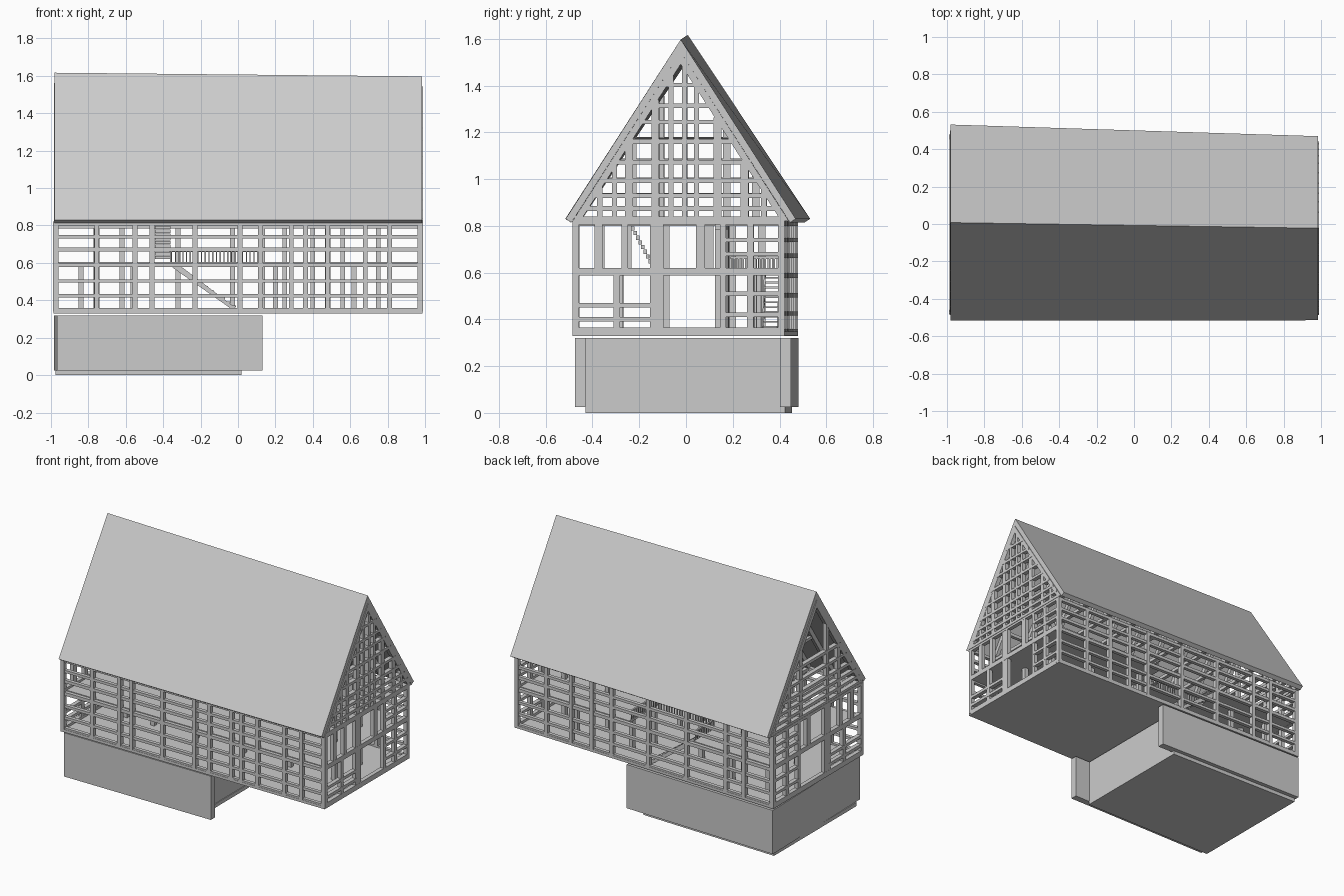
import bpy, bmesh

T = 0.028  # timber thickness


def warp(x, y, z):
    """The house tapers slightly to the right and its ridge sags that way."""
    y -= 0.03 * x * (y + 0.485) / 0.935
    if z > 0.83:
        z -= 0.01 * x * (z - 0.83) / 0.78
    return (x, y, z)


class Part:
    """Collects boxes and prisms into one mesh object."""
    def __init__(self, name):
        self.name, self.bm = name, bmesh.new()

    def skin(self, a, b):
        va = [self.bm.verts.new(warp(*p)) for p in a]
        vb = [self.bm.verts.new(warp(*p)) for p in b]
        n = len(va)
        self.bm.faces.new(va)
        self.bm.faces.new(vb[::-1])
        for i in range(n):
            j = (i + 1) % n
            self.bm.faces.new((va[i], vb[i], vb[j], va[j]))

    def box(self, x0, x1, y0, y1, z0, z1):
        c = [(x0, y0), (x1, y0), (x1, y1), (x0, y1)]
        self.skin([(x, y, z0) for x, y in c], [(x, y, z1) for x, y in c])

    def along_x(self, x0, x1, yz):
        self.skin([(x0, y, z) for y, z in yz], [(x1, y, z) for y, z in yz])

    def along_y(self, y0, y1, xz):
        self.skin([(x, y0, z) for x, z in xz], [(x, y1, z) for x, z in xz])

    def done(self):
        bmesh.ops.recalc_face_normals(self.bm, faces=self.bm.faces)
        me = bpy.data.meshes.new(self.name)
        self.bm.to_mesh(me)
        self.bm.free()
        bpy.context.collection.objects.link(bpy.data.objects.new(self.name, me))


# Basement: slab and walls, long walls run past the cross wall
p = Part("basement_slab")
p.box(-0.975, 0.02, -0.43, 0.425, 0, 0.025)
p.done()
p = Part("basement_walls")
z0, z1 = 0.025, 0.32
p.box(-0.967, 0.13, -0.475, -0.43, z0, z1)
p.box(-0.985, 0.13, 0.405, 0.452, z0, z1)
p.box(-0.03, 0.015, -0.43, 0.405, z0, z1)
left = [(-0.967, -0.43), (-0.922, -0.43), (-0.94, 0.405), (-0.985, 0.405)]
p.skin([(x, y, z0) for x, y in left], [(x, y, z1) for x, y in left])
p.done()

# Floors
p = Part("ground_floor")
p.box(-0.985, 0.985, -0.485, 0.45, 0.33, 0.348)
p.done()
p = Part("upper_floor")
p.box(-0.965, -0.36, -0.46, 0.425, 0.588, 0.604)
p.box(0.13, 0.965, -0.46, 0.425, 0.588, 0.604)
p.box(-0.36, 0.13, -0.46, 0.2, 0.588, 0.604)
p.done()

# Long wall frames
front_x = [-0.975, -0.755, -0.55, -0.46, -0.23, 0.01, 0.12, 0.285, 0.36, 0.48, 0.68, 0.81, 0.975]
back_x = [-0.975, -0.76, -0.62, -0.32, -0.03, 0.25, 0.40, 0.56, 0.75, 0.975]
for name, y, posts in (("front_frame", -0.485, front_x), ("back_frame", 0.422, back_x)):
    p = Part(name)
    for x in posts:
        p.box(x - 0.013, x + 0.013, y, y + T, 0.34, 0.82)
    for z, h in ((0.345, .028), (0.425, .018), (0.503, .018), (0.588, .022), (0.672, .02), (0.74, .018), (0.81, .02)):
        p.box(-0.985, 0.985, y + 0.002, y + T - 0.002, z - h / 2, z + h / 2)
    p.done()


# Gable walls below the roof
def end_frame(name, x):
    p = Part(name)
    a, b = x - T / 2, x + T / 2
    def post(y, w, z0=0.35, z1=0.81):
        p.box(a + .001, b - .001, y - w / 2, y + w / 2, z0, z1)
    def rail(z, h, y0=-0.485, y1=0.45):
        p.box(a, b, y0, y1, z - h / 2, z + h / 2)
    for y, w in ((-0.472, .026), (-0.113, .06), (0.18, .026), (0.436, .026)):
        post(y, w)
    post(-0.29, .03, 0.35, 0.6)
    post(-0.37, .035, 0.6)
    post(-0.255, .03, 0.6)
    post(0.08, .04, 0.6)
    post(0.30, .03)
    rail(0.347, .035)
    rail(0.603, .032)
    rail(0.815, .02)
    rail(0.40, .02, -0.48, -0.13)
    rail(0.46, .02, -0.48, -0.13)
    for z in (0.42, 0.51, 0.68, 0.74):
        rail(z, .018, 0.18, 0.44)
    p.done()


end_frame("right_wall_frame", 0.973)
end_frame("left_wall_frame", -0.973)

# Roof panels: one sloped profile each side of the ridge
YC = -0.0075
p = Part("roof")
for s in (-1, 1):
    p.along_x(-0.98, 0.985, [(YC + s * 0.508, 0.83), (YC, 1.607), (YC, 1.552), (YC + s * 0.483, 0.814)])
p.done()


def half(z):
    """Half width of the attic at a height."""
    return (1.552 - z) * 0.653


# Gable timber in the roof triangle
def gable(name, x, rails, posts):
    p = Part(name)
    for z, h in rails:
        w = half(z) - 0.004
        p.box(x - .015, x + .015, YC - w, YC + w, z - h / 2, z + h / 2)
    for y, w in posts:
        top = 1.545 - (abs(y - YC) + w / 2) / 0.653
        p.box(x - .013, x + .013, y - w / 2, y + w / 2, 0.82, top)
    for s in (-1, 1):
        p.along_x(x - .014, x + .014, [(YC + s * half(.82), .82), (YC, 1.552), (YC, 1.50), (YC + s * (half(.82) - .034), .82)])
    p.done()


low = [(0.83, .02), (0.875, .02), (0.93, .02), (0.995, .02), (1.075, .018), (1.165, .02)]
gable("right_gable", 0.975, low + [(1.25, .018), (1.32, .018), (1.41, .018)],
      [(-0.365, .025), (-0.30, .022), (-0.235, .035), (-0.12, .035), (-0.05, .022), (0.01, .022),
       (0.062, .022), (0.155, .035), (0.275, .035), (0.36, .025)])
gable("left_gable", -0.97, low, [(-0.235, .03), (-0.12, .03), (0.155, .03), (0.275, .03)])

# Rafter trusses with collar and tie beams
p = Part("rafters")
for i in range(9):
    x = -0.78 + i * 0.195
    for s in (-1, 1):
        p.along_x(x - .012, x + .012, [(YC + s * half(.82), .82), (YC, 1.551), (YC, 1.50), (YC + s * (half(.82) - .034), .82)])
    p.box(x - .01, x + .01, YC - half(1.165), YC + half(1.165), 1.155, 1.175)
    p.box(x - .012, x + .012, -0.48, 0.445, 0.80, 0.822)
p.done()

# Interior posts and purlins
p = Part("inner_frame")
for y in (-0.12, 0.155):
    for x in (-0.755, -0.55, -0.23, 0.13, 0.48, 0.81):
        p.box(x - .014, x + .014, y - .014, y + .014, 0.345, 0.81)
    p.box(-0.96, 0.96, y - .012, y + .012, 0.785, 0.808)
for x in (-0.84, -0.56, 0.2, 0.62):
    p.box(x - .014, x + .014, 0.28, 0.308, 0.345, 0.6)
p.done()

# Lower stair rises towards the left, upper stair rises to the front
p = Part("lower_stair")
n = 11
for i in range(n):
    x, z = -0.01 - i * 0.03, 0.365 + i * 0.021
    p.box(x - .034, x, 0.33, 0.39, z, z + .007)
for y in (0.325, 0.388):
    p.along_y(y, y + .007, [(0.0, .35), (-0.03, .35), (-0.35, .575), (-0.35, .60), (-0.33, .60)])
p.done()
p = Part("upper_stair")
for i in range(9):
    y, z = -0.14 - i * 0.0105, 0.62 + i * 0.02
    p.box(-0.445, -0.36, y - .014, y, z, z + .018)
p.done()

# Railing around the stair opening
p = Part("railing")
for i in range(25):
    x = -0.355 + i * 0.02
    p.box(x - .003, x + .003, 0.197, 0.203, 0.604, 0.66)
p.box(-0.36, 0.13, 0.194, 0.206, 0.658, 0.668)
for x in (-0.36, 0.13):
    for i in range(11):
        y = 0.21 + i * 0.019
        p.box(x - .003, x + .003, y - .003, y + .003, 0.604, 0.66)
    p.box(x - .006, x + .006, 0.194, 0.42, 0.658, 0.668)
p.done()
